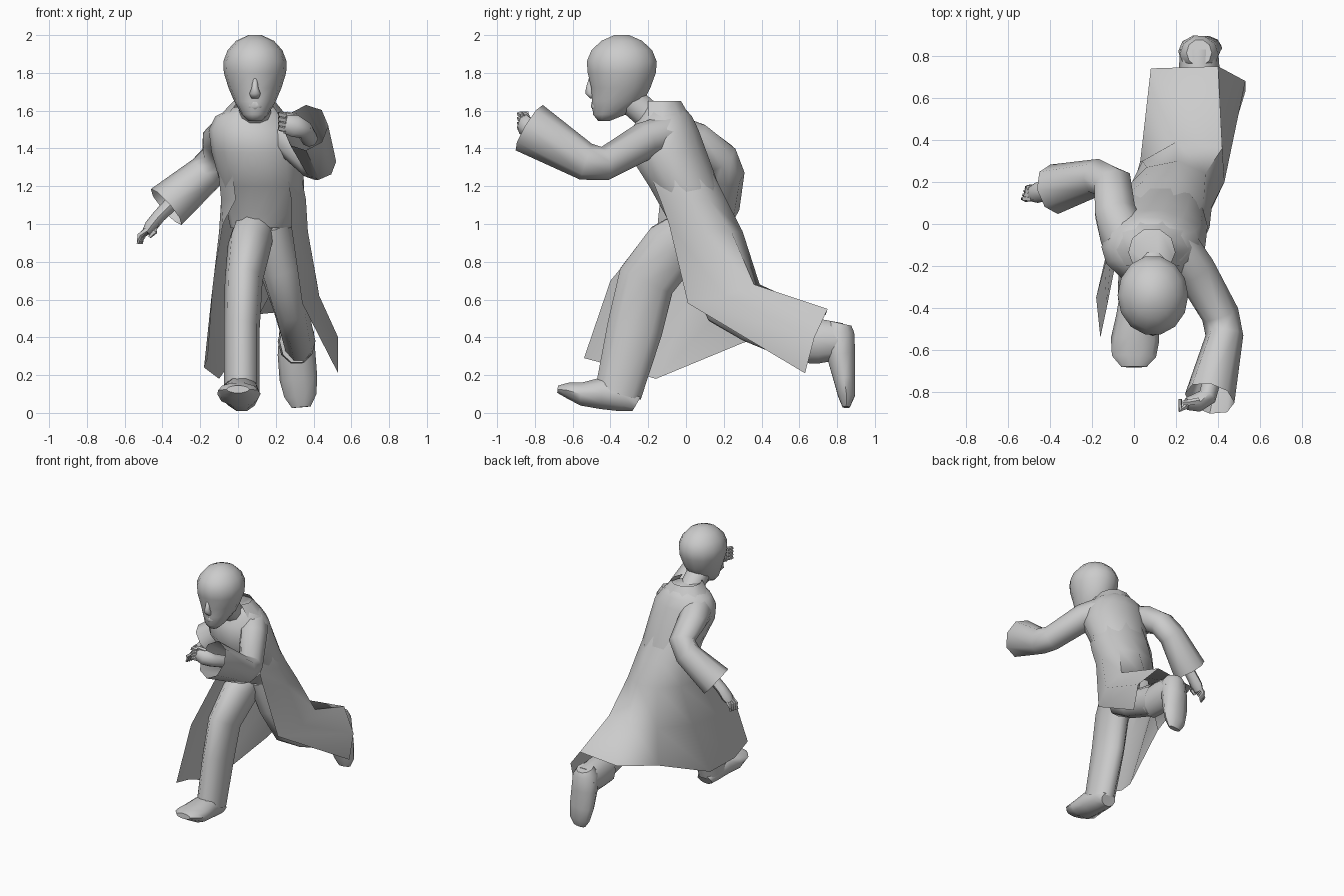
import bpy, math
from mathutils import Vector as V


def finish(name, verts, faces, angle=50):
    me = bpy.data.meshes.new(name)
    me.from_pydata([tuple(v) for v in verts], [], faces)
    ob = bpy.data.objects.new(name, me)
    bpy.context.collection.objects.link(ob)
    bpy.ops.object.select_all(action='DESELECT')
    ob.select_set(True)
    bpy.context.view_layer.objects.active = ob
    bpy.ops.object.mode_set(mode='EDIT')
    bpy.ops.mesh.select_all(action='SELECT')
    bpy.ops.mesh.normals_make_consistent(inside=False)
    bpy.ops.object.mode_set(mode='OBJECT')
    bpy.ops.object.shade_smooth_by_angle(angle=math.radians(angle))
    return ob


def loft(name, rings, n=10, ref=(1, 0, 0), flat=False, caps=(True, True), angle=50):
    """Skin through rings (x, y, z, width radius, depth radius)."""
    cs = [V(r[:3]) for r in rings]
    verts, faces = [], []
    for i, r in enumerate(rings):
        a = (cs[i] - cs[i - 1]).normalized() if i else V()
        b = (cs[i + 1] - cs[i]).normalized() if i < len(cs) - 1 else V()
        t = V((0, 0, 1)) if flat else (a + b).normalized()
        u = V(ref)
        u = (u - t * u.dot(t)).normalized()
        w = t.cross(u)
        for k in range(n):
            q = 2 * math.pi * k / n
            verts.append(cs[i] + u * r[3] * math.cos(q) + w * r[4] * math.sin(q))
    for i in range(len(cs) - 1):
        for k in range(n):
            m = (k + 1) % n
            faces.append((i * n + k, i * n + m, i * n + n + m, i * n + n + k))
    if caps[0]:
        faces.append(tuple(range(n))[::-1])
    if caps[1]:
        faces.append(tuple(range(len(verts) - n, len(verts))))
    return finish(name, verts, faces, angle)


def sheet(name, rows):
    """Open cloth surface through rows of points."""
    n = len(rows[0])
    verts = [p for r in rows for p in r]
    faces = [(i * n + k, i * n + k + 1, i * n + n + k + 1, i * n + n + k)
             for i in range(len(rows) - 1) for k in range(n - 1)]
    return finish(name, verts, faces, 60)


def arc(x, y, z, rx, ry, a0=-50, a1=230, n=8):
    """Row of points round the back of the body."""
    qs = [math.radians(a0 + (a1 - a0) * k / (n - 1)) for k in range(n)]
    return [(x + rx * math.cos(q), y + ry * math.sin(q), z) for q in qs]


# Upper coat and chest, leaning forward
loft("torso", [(0.12, 0.05, 0.98, 0.16, 0.13), (0.135, 0.05, 1.05, 0.19, 0.165),
               (0.13, -0.01, 1.2, 0.22, 0.19), (0.10, -0.10, 1.38, 0.24, 0.215),
               (0.08, -0.11, 1.5, 0.235, 0.18), (0.07, -0.11, 1.57, 0.19, 0.145),
               (0.09, -0.12, 1.62, 0.11, 0.11)], 14, flat=True)

# Long coat skirt, right front edge round the back to the left front edge
sheet("coat_skirt", [
    arc(.11, -.055, 1.3, .22, .195),
    arc(.135, .02, 1.13, .228, .205),
    [(.28, -.09, 1.0), (.37, .08, .96), (.34, .24, .96), (.21, .30, .96),
     (.06, .27, .96), (-.06, .15, .96), (-.1, -.02, .96), (-.08, -.15, 1.0)],
    [(.34, .01, .58), (.43, .2, .62), (.42, .36, .68), (.20, .39, .68),
     (.04, .3, .66), (-.09, .04, .62), (-.14, -.2, .62), (-.13, -.4, .7)],
    [(.53, .63, .21), (.53, .68, .4), (.40, .75, .55), (.08, .74, .52),
     (.03, .3, .37), (-.10, -.16, .18), (-.18, -.35, .24), (-.16, -.54, .29)]])

# Collar standing behind the neck
sheet("coat_collar", [arc(.08, -.11, 1.565, .185, .14, -40, 220),
                      arc(.085, -.13, 1.65, .11, .11, -40, 220)])

# Neck and head
loft("neck", [(.09, -.16, 1.54, .085, .08), (.09, -.32, 1.68, .085, .08)])
loft("head", [(.09, -.435, 1.545, .035, .03), (.09, -.405, 1.58, .07, .09),
              (.09, -.36, 1.65, .11, .14), (.09, -.345, 1.72, .14, .16),
              (.09, -.34, 1.80, .165, .185), (.09, -.34, 1.86, .168, .19),
              (.09, -.34, 1.92, .145, .165), (.09, -.34, 1.97, .10, .11),
              (.09, -.34, 2.0, .035, .04)], 14, flat=True, angle=60)
loft("nose", [(.09, -.50, 1.77, .012, .015), (.09, -.508, 1.72, .018, .022),
              (.09, -.507, 1.69, .03, .026), (.09, -.495, 1.665, .02, .012)], 8,
     flat=True, angle=80)
loft("lips", [(.09, -.46, 1.60, .035, .03), (.09, -.468, 1.62, .045, .035),
              (.09, -.47, 1.645, .035, .03)], 8, flat=True, angle=80)

# Wide sleeves, open at the cuffs
loft("forward_sleeve", [(.19, -.09, 1.48, .11, .10), (.29, -.22, 1.44, .10, .10),
                        (.41, -.43, 1.32, .09, .09), (.43, -.53, 1.33, .09, .10),
                        (.36, -.83, 1.51, .12, .14)], 8, caps=(True, False))
loft("rear_sleeve", [(-.05, -.07, 1.47, .11, .11), (-.09, .06, 1.44, .10, .105),
                     (-.10, .19, 1.35, .09, .10), (-.17, .22, 1.27, .09, .10),
                     (-.38, .165, 1.09, .12, .125)], 8, ref=(0, 1, 0), caps=(True, False))


def fingers(name, bases, bend, tip, r=.015):
    for i, b in enumerate(bases):
        b = V(b)
        c = b + V(bend)
        d = c + V(tip)
        loft(f"{name}_finger_{i + 1}", [(*b, r, r), (*c, r, r), (*d, r * .6, r * .6)],
             5, ref=(.3, .2, .9))


# Forward hand, half closed
loft("forward_hand", [(.38, -.70, 1.45, .045, .045), (.35, -.82, 1.50, .05, .045),
                      (.30, -.85, 1.52, .06, .045), (.25, -.855, 1.53, .05, .03)],
     8, ref=(0, 0, 1))
fingers("forward", [(.25, -.865, 1.50 + .025 * i) for i in range(4)],
        (-.03, -.018, .006), (.0, .05, .006))
fingers("forward_thumb", [(.31, -.84, 1.57)], (-.05, -.01, .01), (-.03, 0, 0))

# Rear hand, hanging from the cuff
loft("rear_hand", [(-.33, .17, 1.13, .04, .04), (-.42, .155, 1.04, .045, .035),
                   (-.46, .15, .99, .05, .035), (-.485, .145, .955, .04, .025)],
     8, ref=(0, 1, 0))
fingers("rear", [(-.485 + .006 * i, .12 + .018 * i, .97) for i in range(4)],
        (-.035, 0, -.03), (-.01, 0, -.045))
fingers("rear_thumb", [(-.43, .13, 1.0)], (-.01, -.01, -.04), (-.03, 0, -.03))

# Front leg planted, rear leg kicked back
loft("front_trouser", [(.09, .04, .99, .11, .11), (.06, -.07, .88, .115, .16),
                       (.03, -.21, .70, .10, .16), (.02, -.27, .45, .095, .155),
                       (.02, -.36, .10, .095, .13)], 10, caps=(True, False))
loft("rear_trouser", [(.17, .06, 1.0, .11, .13), (.22, .13, .77, .11, .135),
                      (.28, .21, .56, .095, .12), (.30, .34, .47, .09, .10),
                      (.325, .62, .38, .085, .125)], 10, caps=(True, False))

# Boots
loft("front_boot", [(.02, -.26, .05, .06, .05), (.02, -.32, .085, .085, .085),
                    (.015, -.44, .105, .10, .09), (.005, -.55, .10, .115, .065),
                    (0, -.63, .12, .105, .042), (0, -.68, .125, .06, .02)], 10)
loft("front_boot_shaft", [(.02, -.33, .26, .08, .09), (.02, -.38, .10, .085, .09)])
loft("rear_boot", [(.31, .815, .475, .06, .065), (.31, .805, .43, .092, .09),
                   (.31, .82, .31, .10, .08), (.32, .838, .18, .10, .06),
                   (.33, .85, .09, .085, .047), (.335, .848, .03, .05, .02)], 10)
loft("rear_boot_shaft", [(.31, .56, .38, .09, .12), (.31, .70, .38, .10, .125),
                         (.31, .83, .38, .09, .10)])
